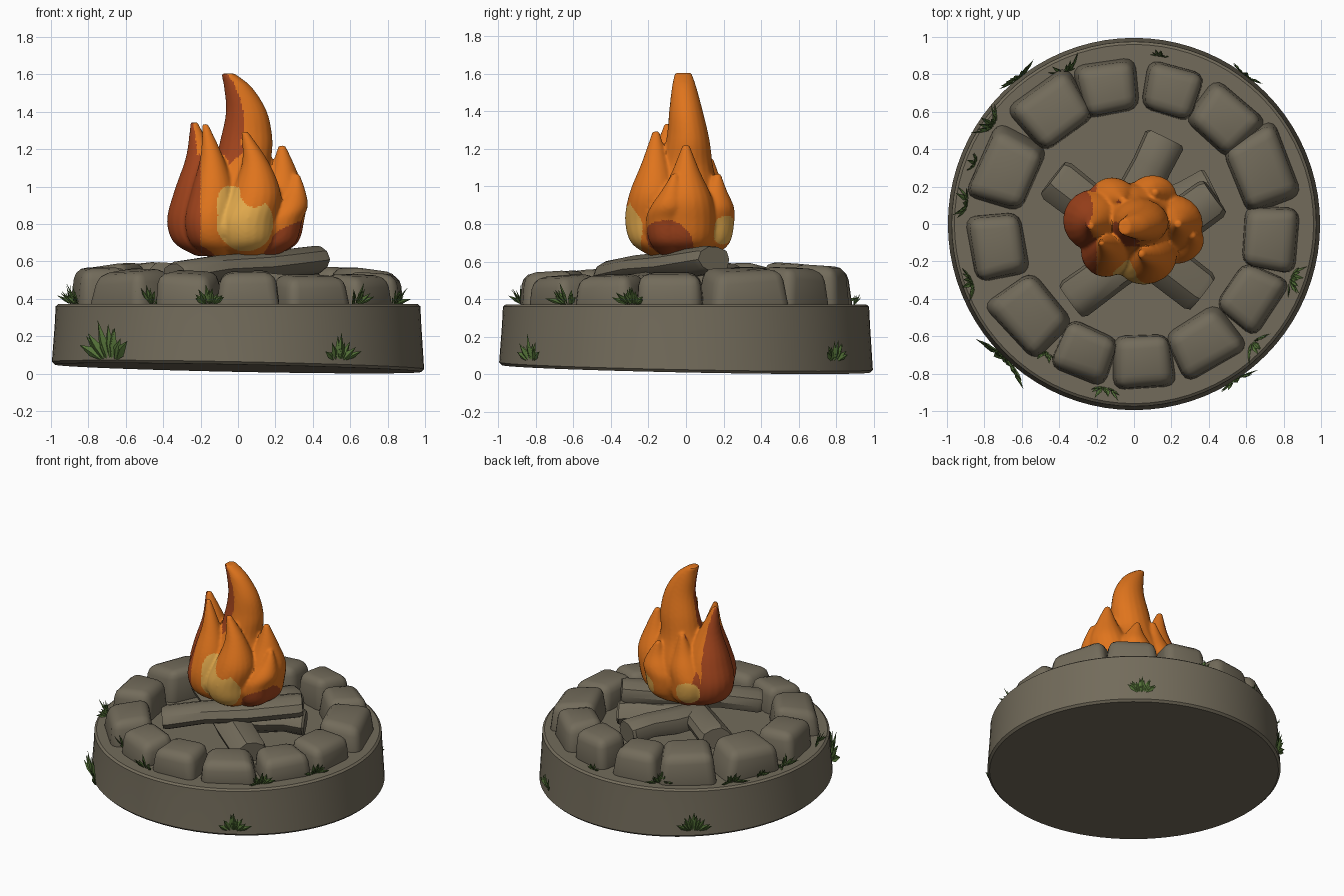
import bpy, bmesh, math, random
from mathutils import Vector, Matrix

if "Cube" in bpy.data.objects:
    bpy.data.objects.remove(bpy.data.objects["Cube"])
random.seed(4)

def mat(name, rgb):
    m = bpy.data.materials.new(name)
    m.diffuse_color = (*rgb, 1)
    m.use_nodes = True
    m.node_tree.nodes["Principled BSDF"].inputs["Base Color"].default_value = m.diffuse_color
    return m

STONE = mat("grey_brown_stone", (0.17, 0.148, 0.104))
ORANGE = mat("flame_orange", (0.74, 0.175, 0.012))
RED = mat("flame_red", (0.36, 0.058, 0.012))
YELLOW = mat("flame_yellow", (0.78, 0.41, 0.075))
GREEN = mat("grass_green", (0.09, 0.17, 0.04))

def finish(bm, name, *mats, recalc=True):
    if recalc:
        bmesh.ops.recalc_face_normals(bm, faces=bm.faces)
    me = bpy.data.meshes.new(name)
    bm.to_mesh(me)
    bm.free()
    ob = bpy.data.objects.new(name, me)
    bpy.context.collection.objects.link(ob)
    for m in mats:
        me.materials.append(m)
    return ob

def loft(bm, rings):
    """Skin a list of vertex-coordinate rings and cap both ends."""
    rows = [[bm.verts.new(p) for p in r] for r in rings]
    n = len(rows[0])
    for a, b in zip(rows, rows[1:]):
        for i in range(n):
            bm.faces.new((a[i], a[(i + 1) % n], b[(i + 1) % n], b[i]))
    bm.faces.new(rows[0][::-1])
    bm.faces.new(rows[-1])

def polar(deg, r):
    return r * math.cos(math.radians(deg)), r * math.sin(math.radians(deg))

# round base slab with a slightly sloping underside
bm = bmesh.new()
rings = []
for r, z in [(.98, 0), (.995, .015), (.98, .26), (.975, .36), (.96, .372)]:
    ring = []
    for i in range(80):
        x, y = polar(i * 4.5, r)
        low = .029 - .02 * x - .02 * y if z < .1 else 0
        ring.append((x, y, z + low))
    rings.append(ring)
loft(bm, rings)
finish(bm, "base_slab", STONE)

# ring of boulders: direction in degrees, width
stones = [(100, .33), (74, .30), (49, .36), (23, .42), (-6, .36), (-32, .34), (-60, .37),
          (-86, .33), (-111, .32), (-139, .39), (-171, .36), (157, .41), (126, .39)]
for k, (deg, w) in enumerate(stones):
    bm = bmesh.new()
    bmesh.ops.create_cube(bm, size=1)
    d = .15 + w * .43
    top = .572 + .025 * math.sin(math.radians(deg - 30))
    for v in bm.verts:
        high = v.co.z > 0
        t = .86 if high else 1.03
        outer = v.co.x > 0
        v.co.x *= d * t * random.uniform(.9, 1.06)
        v.co.y *= w * t * random.uniform(.88, 1.08) * (1.06 if outer else .93)
        v.co.z = top + random.uniform(-.02, .012) - (.02 if outer else 0) if high else .32
    bmesh.ops.bevel(bm, geom=bm.edges[:], offset=.06, segments=3, profile=.5, affect='EDGES')
    x, y = polar(deg, .738)
    bm.transform(Matrix.Translation((x, y, 0)) @ Matrix.Rotation(math.radians(deg), 4, 'Z'))
    finish(bm, f"ring_stone_{k + 1}", STONE)

# logs: start, end, half width, half height
def log(name, a, b, hw, hh):
    a, b = Vector(a), Vector(b)
    d = (b - a).normalized()
    s = d.cross(Vector((0, 0, 1))).normalized()
    u = s.cross(d)
    shape = [1 + random.uniform(-.08, .08) for _ in range(10)]
    rings = []
    for t, k in [(0, .88), (.03, 1), (.3, .95), (.6, 1.03), (.97, 1), (1, .88)]:
        c = a.lerp(b, t) + u * (.012 * math.sin(t * 6))
        rings.append([c + s * (hw * k * shape[i] * math.cos(i * math.tau / 10))
                      + u * (hh * k * shape[i] * math.sin(i * math.tau / 10)) for i in range(10)])
    bm = bmesh.new()
    loft(bm, rings)
    finish(bm, name, STONE)

log("top_log", (-.34, -.41, .52), (.43, .15, .615), .115, .082)
log("cross_log", (-.43, .25, .51), (.37, -.37, .44), .12, .085)
log("back_log", (.17, .46, .48), (-.08, -.05, .50), .12, .085)
log("side_log", (.42, .20, .46), (-.02, -.02, .48), .10, .085)

def spline(rows, steps=5):
    """Smooth curve through rows of values."""
    out = []
    for i in range(len(rows) - 1):
        p = [Vector(rows[max(0, min(len(rows) - 1, i + j))]) for j in (-1, 0, 1, 2)]
        for s in range(steps):
            t = s / steps
            out.append(p[1] + (p[2] - p[0]) * (t / 2) + (2 * p[0] - 5 * p[1] + 4 * p[2] - p[3]) * (t * t / 2)
                       + (3 * p[1] - p[0] - 3 * p[2] + p[3]) * (t ** 3 / 2))
    return out + [Vector(rows[-1])]

# tall flame: rows of x, y, z, x radius, y radius
tall = [(0, 0, .62, .15, .13), (0, -.03, .75, .3, .245), (0, -.02, .9, .29, .23), (.02, 0, 1.08, .165, .15),
        (.045, .01, 1.25, .14, .115), (.045, 0, 1.4, .11, .09), (0, -.01, 1.53, .075, .065),
        (-.055, -.015, 1.605, .035, .045)]

# side tongue: a teardrop from its belly up to its tip, curling at the end
def tongue(x, y, tip_x, tip_y, tip_z, r):
    rows = [(x * .6, y * .6, .63, r * .6, r * .6), (x * .9, y * .9, .7, r * .93, r * .93)]
    for t, k in [(0, 1.03), (.3, .9), (.65, .48), (1, .12)]:
        sway = .06 * math.sin(t * math.pi) * (1 if tip_x < x else .4)
        rows.append((x + (tip_x - x) * t + sway * (1 if x > 0 else .5), y + (tip_y - y) * t,
                     .82 + (tip_z - .82) * t, r * k, r * k))
    return rows

tongues = [tall,
           tongue(-.215, .02, -.235, -.01, 1.345, .16), tongue(-.15, -.15, -.175, -.1, 1.335, .13),
           tongue(.05, -.17, .035, -.16, 1.295, .15), tongue(.195, 0, .235, 0, 1.22, .155),
           tongue(.23, -.1, .315, -.06, 1.07, .11), tongue(.09, .13, .11, .17, 1.07, .125),
           tongue(-.12, .12, -.06, .13, 1.15, .125)]
bm = bmesh.new()
for rows in tongues:
    loft(bm, [[(p[0] + p[3] * math.cos(i * math.tau / 20), p[1] + p[4] * math.sin(i * math.tau / 20), p[2])
               for i in range(20)] for p in spline(rows)])
raw = finish(bm, "flame_parts")

# fuse the tongues into one smooth flame
m = raw.modifiers.new("fuse", 'REMESH')
m.mode, m.voxel_size = 'VOXEL', .009
m = raw.modifiers.new("soften", 'SMOOTH')
m.factor, m.iterations = .5, 8
me = bpy.data.meshes.new_from_object(raw.evaluated_get(bpy.context.evaluated_depsgraph_get()))
bpy.data.objects.remove(raw)
flame = bpy.data.objects.new("flame", me)
bpy.context.collection.objects.link(flame)
me.materials.clear()
for c in (ORANGE, RED, YELLOW):
    me.materials.append(c)

def inside(c, centre, r):
    return sum(((c[i] - centre[i]) / r[i]) ** 2 for i in range(3)) < 1

# flame colours by region
for p in me.polygons:
    c, n = p.center, p.normal
    k = 0
    if c.x < -.2 and n.x < -.2 or c.x < -.25:
        k = 1                                     # left tongue
    if (c.z > 1.1 and -.13 < c.x < .03 and (c.y > -.12 or c.z > 1.3)
            and n.dot(Vector((-.7, -.6, 0))) > .68):
        k = 1                                     # edge of the tall tongue
    if inside(c, (.28, -.1, .7), (.16, .14, .13)) or inside(c, (-.22, .03, .67), (.17, .25, .12)):
        k = 1                                     # low left and right sides
    front = inside(c, (.04, -.3, .8), (.155, .2, .155)) or inside(c, (-.04, -.3, .9), (.075, .2, .12))
    if front and not inside(c, (.09, -.3, .98), (.08, .3, .09)):
        k = 2                                     # glowing front crescent
    if inside(c, (.16, .2, .77), (.09, .08, .08)) or inside(c, (-.16, .2, .77), (.085, .09, .085)):
        k = 2                                     # glowing back patches
    p.material_index = k

# grass tufts, each a fan of folded leaf blades
def tuft(name, deg, r, z, h, reach):
    bm = bmesh.new()
    x, y = polar(deg, r)
    out = Vector((x, y, 0)).normalized()
    side = Vector((-out.y, out.x, 0))
    for j in range(11):
        f = (j - 5) / 5 + random.uniform(-.1, .1)
        lean = random.uniform(.05, reach)
        d = (side * (f * .65) + out * lean + Vector((0, 0, 1.1 - .6 * abs(f)))) * h * random.uniform(.7, 1)
        b = Vector((x, y, z)) + side * (f * h * .25) + out * .005
        w = out.cross(d).normalized() * (h * .13)
        pts = [b, b + d * .45 + w, b + d - Vector((0, 0, h * .1 * abs(f))), b + d * .45 - w,
               b + d * .45 + out * h * .07]
        v = [bm.verts.new(q) for q in pts]
        for i in range(4):
            face = bm.faces.new((v[i], v[(i + 1) % 4], v[4]))
            face.normal_update()
            if face.normal.dot(out + Vector((0, 0, .5))) < 0:
                face.normal_flip()
    finish(bm, name, GREEN, recalc=False)

for deg, h in [(-134, .23), (-57, .14), (53, .13), (128, .15)]:
    tuft(f"side_grass_{deg}", deg, .985, .07, h, .25)
for deg, r in [(-100, .88), (-125, .82), (-45, .89), (-19, .88), (173, .89), (159, .90), (145, .91), (114, .88),
               (-160, .91), (81, .90)]:
    tuft(f"top_grass_{deg}", deg, r, .37, .07 if deg in (81, 159) else .11, .8)

# smooth shading with crisp edges
for ob in bpy.context.collection.objects:
    ob.select_set(True)
bpy.context.view_layer.objects.active = flame
bpy.ops.object.shade_smooth_by_angle(angle=math.radians(35))
